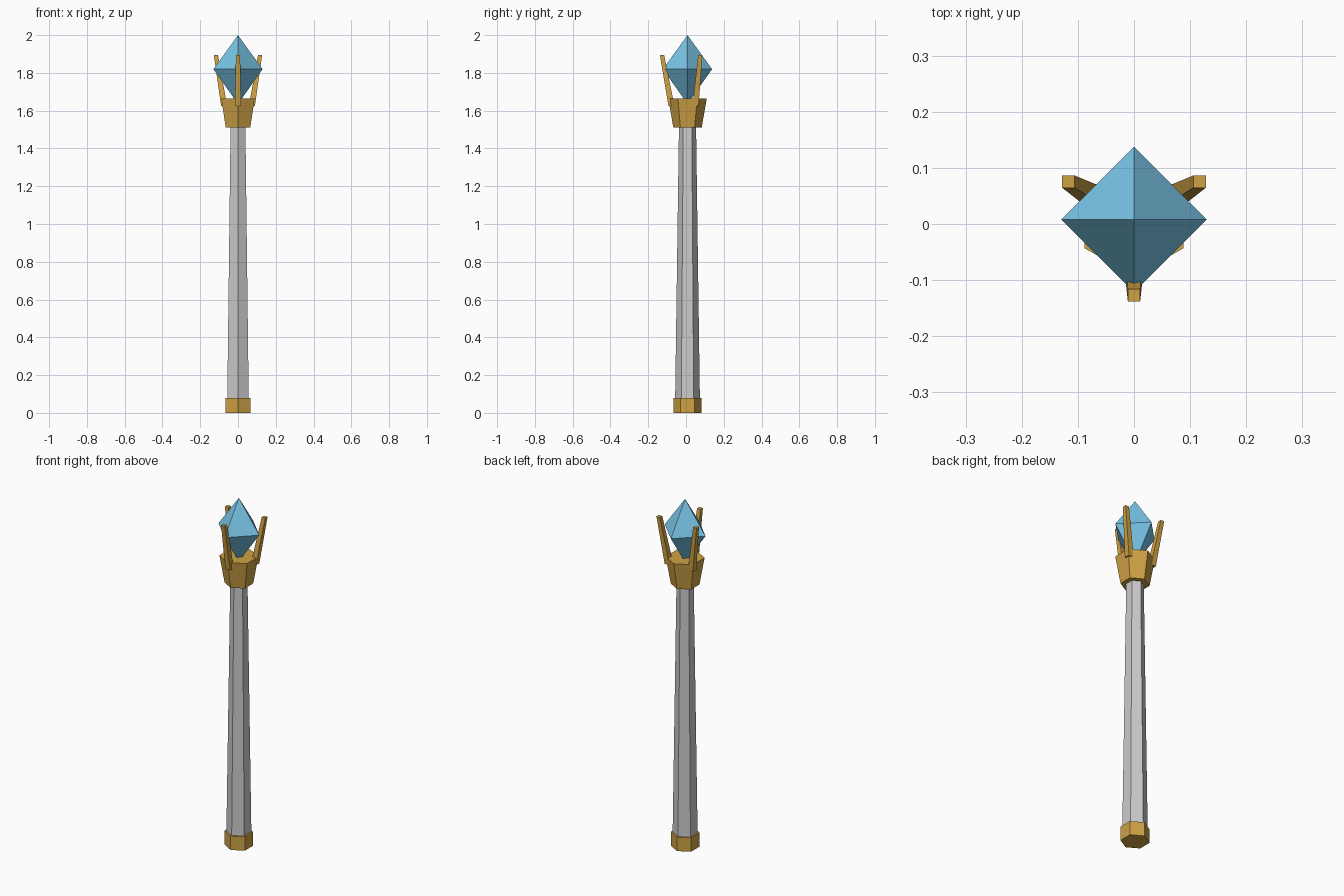
import bpy, bmesh, math

if "Cube" in bpy.data.objects:
    bpy.data.objects.remove(bpy.data.objects["Cube"])

AXIS_Y = 0.008  # staff axis, offset so the bounds are centred


def material(name, rgb):
    m = bpy.data.materials.new(name)
    m.diffuse_color = (*rgb, 1)
    m.use_nodes = True
    m.node_tree.nodes["Principled BSDF"].inputs["Base Color"].default_value = m.diffuse_color
    return m


gold = material("gold", (0.62, 0.36, 0.06))
blue = material("crystal_blue", (0.19, 0.56, 0.80))


def ring(n, r, z, start, cx=0.0, cy=0.0):
    return [(cx + r * math.cos(start + math.tau * i / n),
             AXIS_Y + cy + r * math.sin(start + math.tau * i / n), z)
            for i in range(n)]


def solid(name, points, mat=None):
    """Flat-shaded convex solid around the given points."""
    bm = bmesh.new()
    for p in points:
        bm.verts.new(p)
    bmesh.ops.convex_hull(bm, input=bm.verts[:])
    bmesh.ops.dissolve_limit(bm, angle_limit=0.005, verts=bm.verts[:], edges=bm.edges[:])
    bmesh.ops.recalc_face_normals(bm, faces=bm.faces[:])
    me = bpy.data.meshes.new(name)
    bm.to_mesh(me)
    bm.free()
    ob = bpy.data.objects.new(name, me)
    bpy.context.collection.objects.link(ob)
    if mat:
        me.materials.append(mat)
    return ob


def hex_part(name, z0, r0, z1, r1, mat=None):
    return solid(name, ring(6, r0, z0, math.pi / 2) + ring(6, r1, z1, math.pi / 2), mat)


# Foot cap, tapered shaft and flared collar
hex_part("foot_cap", 0, 0.075, 0.08, 0.075, gold)
hex_part("shaft", 0.04, 0.066, 1.54, 0.045)
hex_part("collar", 1.51, 0.075, 1.665, 0.102, gold)

# Three tapered square prongs leaning outward
for i, deg in enumerate((-90, 30, 150)):
    a = math.radians(deg)
    pts = []
    for z, reach, half in ((1.625, 0.085, 0.016), (1.895, 0.135, 0.011)):
        pts += ring(4, half * math.sqrt(2), z, math.pi / 4,
                    reach * math.cos(a), reach * math.sin(a))
    solid(f"prong_{i + 1}", pts, gold)

# Eight-sided crystal
solid("crystal", ring(4, 0.13, 1.82, 0) + [(0, AXIS_Y, 2.0), (0, AXIS_Y, 1.635)], blue)
